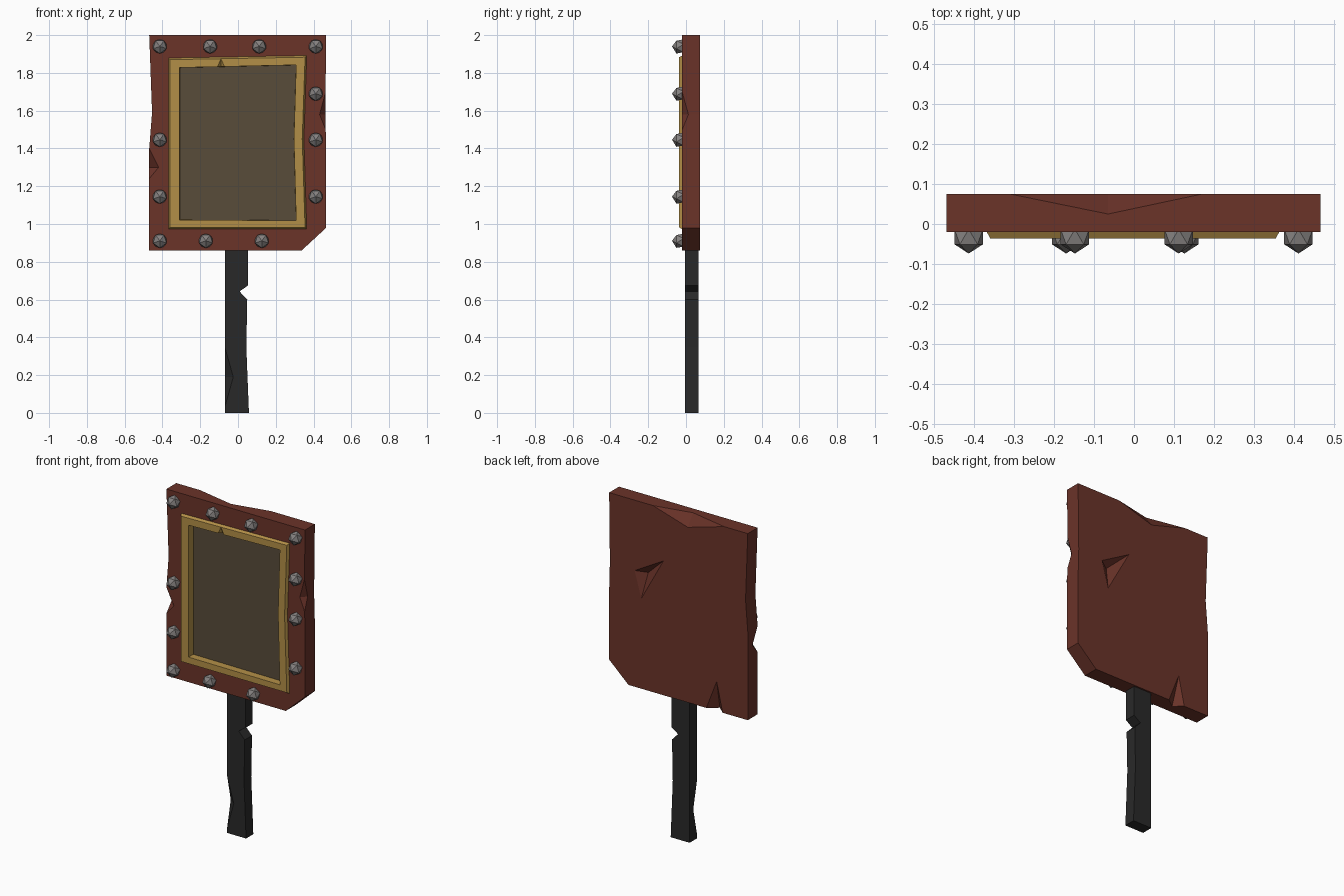
import bpy, bmesh
from mathutils import Vector

if "Cube" in bpy.data.objects:
    bpy.data.objects.remove(bpy.data.objects["Cube"])


def material(name, r, g, b):
    m = bpy.data.materials.new(name)
    m.diffuse_color = (r, g, b, 1)
    m.use_nodes = True
    m.node_tree.nodes["Principled BSDF"].inputs["Base Color"].default_value = m.diffuse_color
    return m


RED = material("red_brown_wood", 0.145, 0.033, 0.022)
GOLD = material("dull_gold", 0.45, 0.275, 0.063)
PANEL = material("dark_olive_brown", 0.098, 0.072, 0.042)
BLACK = material("black_iron", 0.022, 0.022, 0.022)
GREY = material("grey_steel", 0.235, 0.22, 0.215)


def finish(bm, name, mat):
    bmesh.ops.recalc_face_normals(bm, faces=bm.faces)
    me = bpy.data.meshes.new(name)
    bm.to_mesh(me)
    bm.free()
    ob = bpy.data.objects.new(name, me)
    bpy.context.collection.objects.link(ob)
    me.materials.append(mat)
    return ob


def slab(name, outline, y0, y1, mat):
    """Extrude an (x, z) outline from y0 to y1."""
    bm = bmesh.new()
    face = bm.faces.new([bm.verts.new((x, y0, z)) for x, z in outline])
    ext = bmesh.ops.extrude_face_region(bm, geom=[face])
    verts = [v for v in ext["geom"] if isinstance(v, bmesh.types.BMVert)]
    bmesh.ops.translate(bm, verts=verts, vec=(0, y1 - y0, 0))
    return finish(bm, name, mat)


def cut(ob, cutter):
    cutter.hide_render = True
    mod = ob.modifiers.new("cut", 'BOOLEAN')
    mod.operation, mod.solver, mod.object = 'DIFFERENCE', 'EXACT', cutter
    bpy.context.view_layer.objects.active = ob
    bpy.ops.object.modifier_apply(modifier=mod.name)
    bpy.data.objects.remove(cutter)


def chip(ob, a, b, s, t, pivot=None, grow=1.5):
    """Cut a tetrahedral chip; growing about the pivot keeps its inner planes."""
    pts = [Vector(p) for p in (a, b, s, t)]
    piv = Vector(pivot) if pivot else (pts[2] + pts[3]) / 2
    bm = bmesh.new()
    for p in pts:
        bm.verts.new(piv + (p - piv) * grow)
    bmesh.ops.convex_hull(bm, input=bm.verts)
    cut(ob, finish(bm, "cutter", ob.data.materials[0]))


# Board with a broken lower corner
F, B = -0.02, 0.075
board = slab("board", [(-0.47, 2), (0.467, 2), (0.462, 1.58), (0.467, 1.4), (0.467, 0.98),
                       (0.337, 0.86), (-0.47, 0.86), (-0.47, 1.4), (-0.455, 1.59)], F, B, RED)
# top back, left front, right front, bottom back chips
chip(board, (-0.31, B, 2), (0.17, B, 2), (-0.065, 0.025, 2), (-0.065, B, 1.93))
chip(board, (-0.47, F, 1.4), (-0.47, F, 1.24), (-0.42, F, 1.30), (-0.47, 0.03, 1.30))
chip(board, (0.464, F, 1.70), (0.464, F, 1.50), (0.432, F, 1.58), (0.464, 0.015, 1.58))
chip(board, (-0.19, B, 0.86), (-0.30, B, 0.86), (-0.26, B, 1.04), (-0.25, 0.03, 0.86))
# gouge in the back
deep = (0.23, 0.035, 1.56)
chip(board, (0.295, B, 1.57), (0.10, B, 1.68), (0.25, B, 1.41), deep, deep)
# window recess behind the frame
REC = 0.012
cut(board, slab("cutter", [(-0.33, 1.85), (0.32, 1.85), (0.32, 1.0), (-0.33, 1.0)], -0.1, REC, RED))

# Post with a notch and a front chip
post = slab("post", [(-0.07, 0), (0.058, 0), (0.044, 0.35), (0.049, 0.60), (0.008, 0.643),
                     (0.054, 0.675), (0.054, 0.88), (-0.07, 0.88)], -0.005, 0.065, BLACK)
chip(post, (-0.07, -0.005, 0.35), (-0.07, -0.005, 0.03),
     (-0.025, -0.005, 0.19), (-0.07, 0.03, 0.19))

# Gold frame lofted through crooked rings, its inner wall running down the recess
outer = [(-0.37, 1.88), (0.365, 1.893), (0.35, 1.45), (0.365, 0.972), (-0.37, 0.972)]
inner = [(-0.309, 1.828), (0.308, 1.842), (0.296, 1.45), (0.308, 1.018), (-0.309, 1.022)]


def inset(ring, d):
    return [(x - d * (1 if x > 0 else -1), z - d * (z > 1.7) + d * (z < 1.2)) for x, z in ring]


rings = [(outer, -0.018), (inset(outer, 0.01), -0.036), (inner, -0.036),
         (inset(inner, 0.001), REC), (inset(inner, -0.008), REC), (inset(inner, -0.02), -0.018)]
bm = bmesh.new()
loops = [[bm.verts.new((x, y, z)) for x, z in ring] for ring, y in rings]
for i in range(len(loops)):
    p, q = loops[i], loops[(i + 1) % len(loops)]
    for j in range(5):
        k = (j + 1) % 5
        bm.faces.new((p[j], p[k], q[k], q[j]))
frame = finish(bm, "gold_frame", GOLD)
tip = (-0.09, -0.036, 1.875)
chip(frame, (-0.11, -0.036, 1.83), (-0.07, -0.036, 1.83), tip, (-0.09, -0.018, 1.83), tip, 1.1)

# Dark panel at the bottom of the recess
slab("panel", [(-0.325, 1.848), (0.315, 1.848), (0.315, 1.002), (-0.325, 1.002)], REC - 0.004, REC + 0.004, PANEL)

# Faceted studs with a point facing forward
spots = [(x, 1.94) for x in (-0.414, -0.148, 0.112, 0.412)]
spots += [(0.412, z) for z in (1.69, 1.446, 1.145)]
spots += [(-0.414, z) for z in (1.446, 1.145)]
spots += [(x, 0.911) for x in (-0.414, -0.17, 0.126)]
for i, (x, z) in enumerate(spots):
    bm = bmesh.new()
    bmesh.ops.create_icosphere(bm, subdivisions=1, radius=0.042)
    for v in bm.verts:
        v.co = Vector((v.co.y, -v.co.z, -v.co.x))
    stud = finish(bm, f"stud_{i + 1}", GREY)
    stud.location = (x, -0.032, z)
